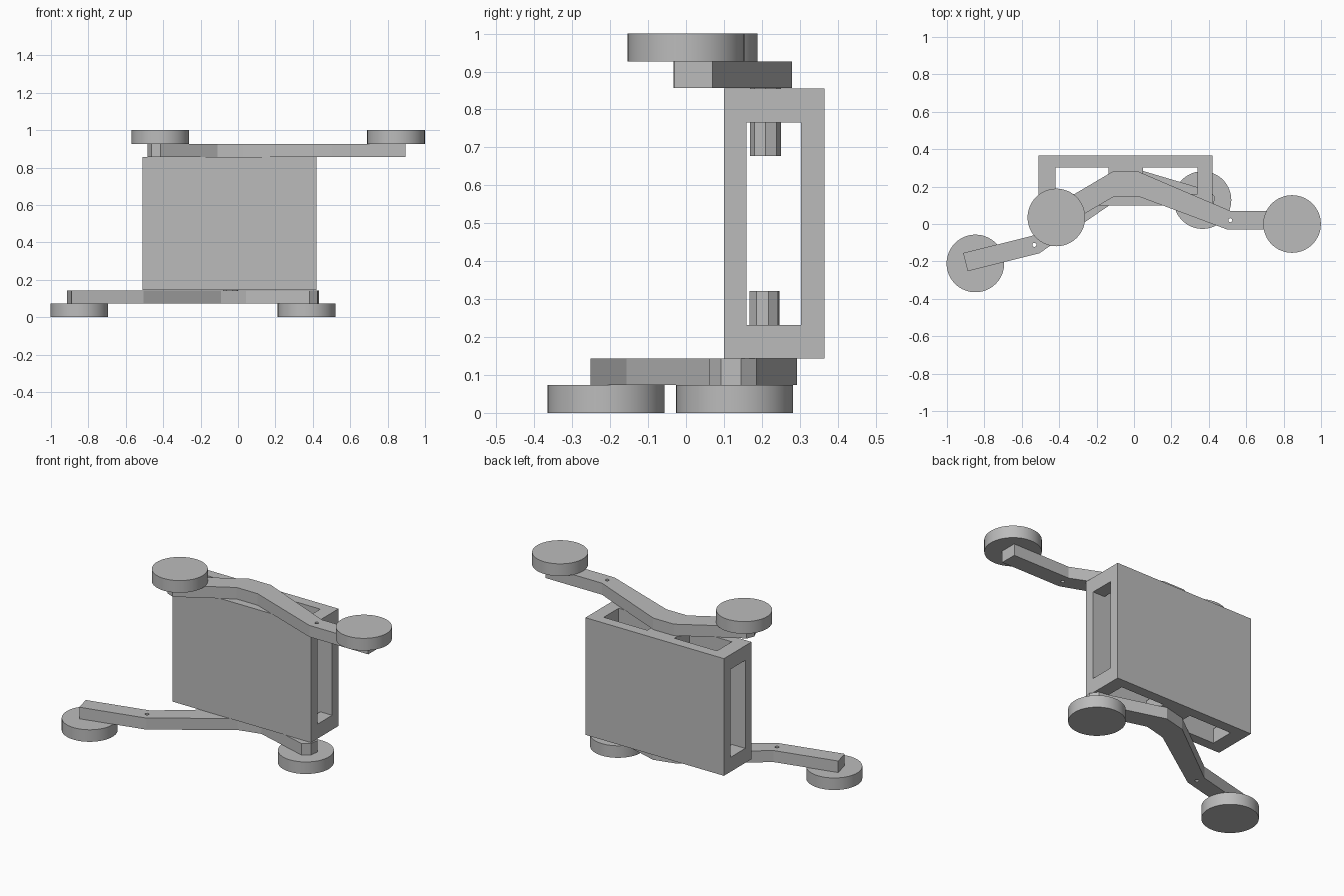
import bpy
import bmesh
from math import cos, sin, radians
from mathutils import Matrix, Vector

default = bpy.data.objects.get("Cube")
if default:
    bpy.data.objects.remove(default, do_unlink=True)

# Single material
grey = bpy.data.materials.new("plain grey")
grey.use_nodes = True
GREY = (0.5, 0.5, 0.5, 1)
grey.diffuse_color = GREY
grey.node_tree.nodes["Principled BSDF"].inputs["Base Color"].default_value = GREY


def finish(name, bm):
    bmesh.ops.recalc_face_normals(bm, faces=bm.faces)
    mesh = bpy.data.meshes.new(name)
    bm.to_mesh(mesh)
    bm.free()
    mesh.materials.append(grey)
    ob = bpy.data.objects.new(name, mesh)
    bpy.context.collection.objects.link(ob)
    return ob


def prism(name, outline, z0, z1):
    """Extrude a flat outline from z0 up to z1."""
    bm = bmesh.new()
    face = bm.faces.new([bm.verts.new((x, y, z0)) for x, y in outline])
    up = bmesh.ops.extrude_face_region(bm, geom=[face])["geom"]
    bmesh.ops.translate(bm, vec=(0, 0, z1 - z0),
                        verts=[v for v in up if isinstance(v, bmesh.types.BMVert)])
    return finish(name, bm)


def box(name, x0, x1, y0, y1, z0, z1):
    return prism(name, [(x0, y0), (x1, y0), (x1, y1), (x0, y1)], z0, z1)


def cylinder(name, centre, radius, z0, z1, sides, turn=0.0):
    bm = bmesh.new()
    place = Matrix.Translation((centre[0], centre[1], (z0 + z1) / 2)) @ Matrix.Rotation(turn, 4, "Z")
    bmesh.ops.create_cone(bm, cap_ends=True, segments=sides, radius1=radius,
                          radius2=radius, depth=z1 - z0, matrix=place)
    return finish(name, bm)


def activate(ob):
    bpy.ops.object.select_all(action="DESELECT")
    ob.select_set(True)
    bpy.context.view_layer.objects.active = ob


def cut(ob, cutter):
    mod = ob.modifiers.new("cut", "BOOLEAN")
    mod.operation = "DIFFERENCE"
    mod.solver = "EXACT"
    mod.object = cutter
    activate(ob)
    bpy.ops.object.modifier_apply(modifier=mod.name)
    bpy.data.objects.remove(cutter, do_unlink=True)


# Case: hollow from top to bottom, with a window through both ends
case = box("case", -0.51, 0.42, 0.10, 0.365, 0.144, 0.855)
cut(case, box("cavity", -0.42, 0.34, 0.16, 0.303, 0, 1))
cut(case, box("end_windows", -1, 1, 0.16, 0.303, 0.232, 0.766))

# Arm outline around its pivot: pivot block, long bent arm, short arm with octagonal end
LONG_WHEEL = (0.885, -0.21)
SHORT_WHEEL = (-0.375, -0.175)
HOLE = (0.555, -0.19)
arm_outline = [(-0.075, 0.07), (0.064, 0.07), (0.555, -0.14), (0.935, -0.14),
               (0.935, -0.24), (0.54, -0.24), (0.07, -0.065), (-0.07, -0.065)]
arm_outline += [(SHORT_WHEEL[0] + 0.068 * cos(radians(a)),
                 SHORT_WHEEL[1] + 0.068 * sin(radians(a))) for a in (270, 225, 180, 135, 90)]


def swing_assembly(level, pivot, mirror, angle, arm_z, wheel_z, peg_z, bar_z):
    def place(p):
        v = Matrix.Rotation(radians(angle), 2) @ Vector((p[0] * mirror, p[1]))
        return (v.x + pivot[0], v.y + pivot[1])

    arm = prism(level + "_arm", [place(p) for p in arm_outline], *arm_z)
    cut(arm, cylinder("arm_hole", place(HOLE), 0.011, 0, 1, 12))
    for end, spot in (("long", LONG_WHEEL), ("short", SHORT_WHEEL)):
        wheel = cylinder(f"{level}_{end}_wheel", place(spot), 0.154, *wheel_z, 64)
        activate(wheel)
        bpy.ops.object.shade_smooth_by_angle(angle=radians(30))
    # Pivot peg and the bar that carries it across the cavity
    cylinder(level + "_peg", pivot, 0.041, *peg_z, 8, radians(angle))
    box(level + "_crossbar", -0.135, 0.047, 0.16, 0.303, *bar_z)


swing_assembly("upper", (-0.04, 0.21), 1, 0,
               (0.856, 0.926), (0.926, 1.0), (0.677, 0.86), (0.766, 0.855))
swing_assembly("lower", (-0.04, 0.207), -1, 14,
               (0.073, 0.143), (0.0, 0.073), (0.14, 0.321), (0.144, 0.232))
